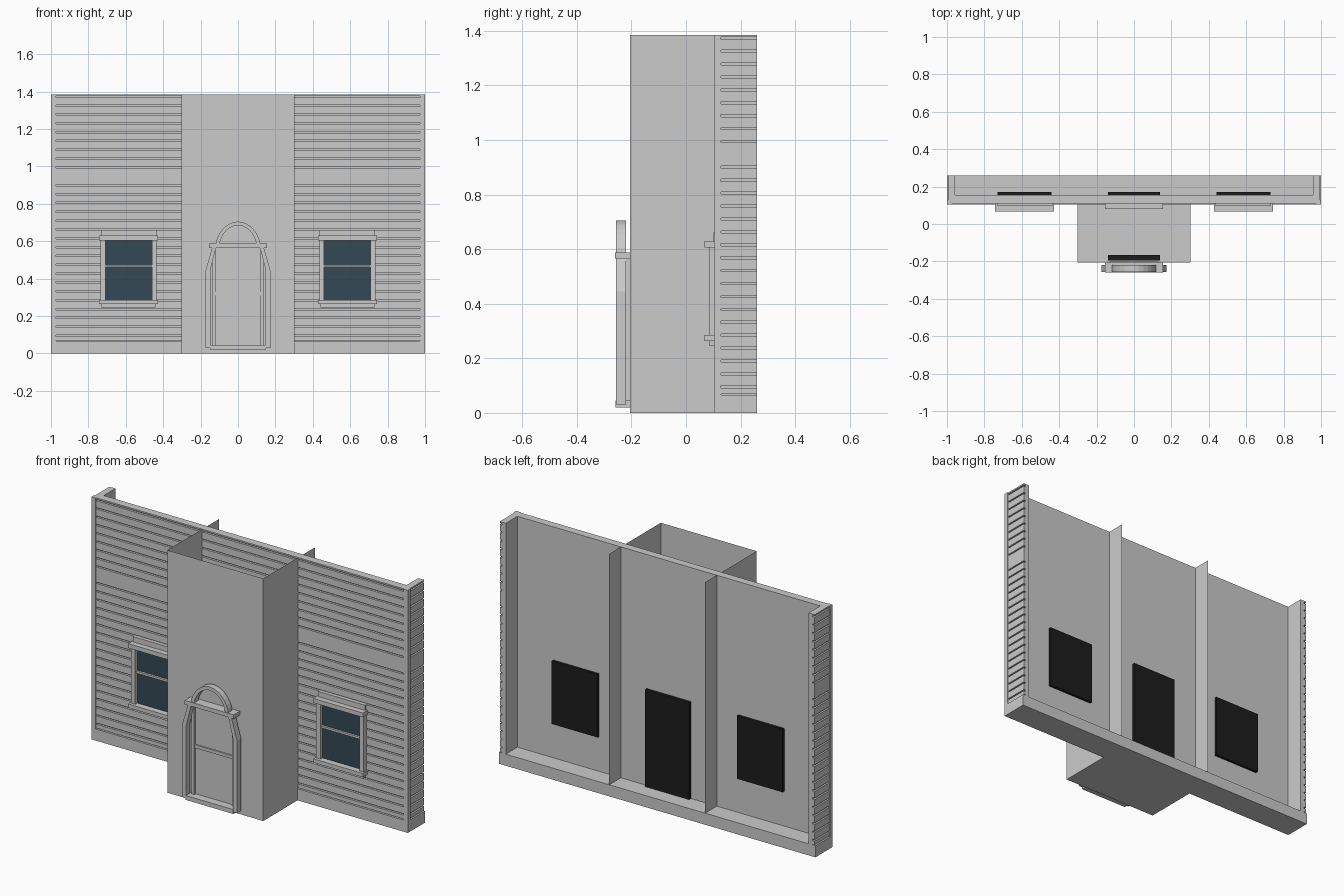
import bpy, bmesh, math

if "Cube" in bpy.data.objects:
    bpy.data.objects.remove(bpy.data.objects["Cube"])


def material(name, rgb):
    m = bpy.data.materials.new(name)
    m.diffuse_color = (*rgb, 1)
    m.use_nodes = True
    m.node_tree.nodes["Principled BSDF"].inputs["Base Color"].default_value = m.diffuse_color
    return m


GREY = material("pale grey", (0.6, 0.6, 0.6))
GLASS = material("blue glass", (0.035, 0.065, 0.09))
BLACK = material("black backing", (0.012, 0.012, 0.012))


def finish(name, bm, mat):
    me = bpy.data.meshes.new(name)
    bm.to_mesh(me)
    bm.free()
    me.materials.append(mat)
    ob = bpy.data.objects.new(name, me)
    bpy.context.collection.objects.link(ob)
    return ob


def add_box(bm, x0, x1, y0, y1, z0, z1):
    vs = bmesh.ops.create_cube(bm, size=1)["verts"]
    for v in vs:
        v.co = (x1 if v.co.x > 0 else x0, y1 if v.co.y > 0 else y0, z1 if v.co.z > 0 else z0)
    return vs


def boxes(name, mat, *dims):
    bm = bmesh.new()
    for d in dims:
        add_box(bm, *d)
    return finish(name, bm, mat)


def prism(name, mat, outline, y0, y1):
    """Extrude closed x/z outlines (made of quads) along y."""
    bm = bmesh.new()
    for quad in outline:
        f = bm.faces.new([bm.verts.new((x, y0, z)) for x, z in quad])
        r = bmesh.ops.extrude_face_region(bm, geom=[f])
        for g in r["geom"]:
            if isinstance(g, bmesh.types.BMVert):
                g.co.y = y1
    bmesh.ops.remove_doubles(bm, verts=bm.verts, dist=1e-5)
    bmesh.ops.recalc_face_normals(bm, faces=bm.faces)
    return finish(name, bm, mat)


TOP, BASE = 1.385, 0.066

# Foundation
boxes("foundation", GREY, (-1, 1, 0.105, 0.26, 0, BASE))

# Wall cores
boxes("front_wall", GREY, (-0.957, 0.957, 0.122, 0.155, BASE, TOP))
for s, side in ((-1, "left"), (1, "right")):
    a, b = sorted((s * 0.957, s * 0.982))
    boxes(side + "_wall", GREY, (a, b, 0.122, 0.26, BASE, TOP))

# Clapboards separated by thin grooves
seams = [0.0955 + 0.0473 * k for k in range(28) if k != 18]
levels = [BASE] + seams + [TOP]
front, left, right = [], [], []
for lo, hi in zip(levels, levels[1:]):
    z0, z1 = lo + 0.004, hi - 0.004
    if hi == TOP:
        z1 = TOP
    front.append((-0.975, 0.975, 0.11, 0.124, z0, z1))
    left.append((-0.995, -0.98, 0.126, 0.26, z0, z1))
    right.append((0.98, 0.995, 0.126, 0.26, z0, z1))
boxes("front_clapboards", GREY, *front)
boxes("left_clapboards", GREY, *left)
boxes("right_clapboards", GREY, *right)

# Corner boards
boxes("corner_boards", GREY, (-1, -0.973, 0.105, 0.128, BASE, TOP),
      (0.973, 1, 0.105, 0.128, BASE, TOP))

# Entry bay: thin shell, open at the top and back, sides run through the wall
bm = bmesh.new()
add_box(bm, -0.303, 0.303, -0.205, 0.26, 0, TOP)
bm.normal_update()
bmesh.ops.delete(bm, geom=[f for f in bm.faces if f.normal.z > 0.5 or f.normal.y > 0.5],
                 context="FACES")
finish("entry_bay", bm, GREY)

# Windows
for s, side in ((-1, "left"), (1, "right")):
    c = s * 0.585
    boxes(side + "_window_frame", GREY,
          (c - 0.15, c - 0.124, 0.085, 0.124, 0.285, 0.605),
          (c + 0.124, c + 0.15, 0.085, 0.124, 0.285, 0.605),
          (c - 0.124, c + 0.124, 0.092, 0.124, 0.461, 0.473))
    boxes(side + "_window_lintel", GREY, (c - 0.157, c + 0.157, 0.068, 0.124, 0.605, 0.63),
          (c - 0.148, c + 0.148, 0.1, 0.124, 0.63, 0.66))
    boxes(side + "_window_sill", GREY, (c - 0.157, c + 0.157, 0.068, 0.124, 0.263, 0.285),
          (c - 0.145, c + 0.145, 0.085, 0.124, 0.245, 0.263))
    boxes(side + "_window_glass", GLASS, (c - 0.126, c + 0.126, 0.104, 0.109, 0.284, 0.606))
    boxes(side + "_window_backing", BLACK, (c - 0.145, c + 0.145, 0.15, 0.17, 0.265, 0.625))

# Inner doorway behind the bay
boxes("inner_door_lintel", GREY, (-0.155, 0.155, 0.08, 0.124, 0.563, 0.59))
boxes("inner_door_backing", BLACK, (-0.14, 0.14, 0.15, 0.172, 0.03, 0.62))
boxes("door_backing", BLACK, (-0.14, 0.14, -0.195, -0.165, 0.03, 0.57))

# Entry door: panel, rail, jambs, sill and crossbar
boxes("door_panel", GREY, (-0.13, 0.13, -0.211, -0.2, 0.045, 0.565))
boxes("door_rails", GREY, (-0.12, 0.12, -0.219, -0.206, 0.31, 0.328),
      (-0.135, -0.12, -0.225, -0.205, 0.045, 0.565),
      (0.12, 0.135, -0.225, -0.205, 0.045, 0.565))
boxes("door_sill", GREY, (-0.15, 0.15, -0.258, -0.205, 0.02, 0.045))
boxes("door_crossbar", GREY, (-0.155, 0.155, -0.26, -0.205, 0.565, 0.588))

# Side trim tapering in toward the crossbar
trim = []
for s in (-1, 1):
    trim.append([(s * 0.148, 0.03), (s * 0.173, 0.03), (s * 0.173, 0.444), (s * 0.148, 0.444)])
    trim.append([(s * 0.148, 0.444), (s * 0.173, 0.444), (s * 0.138, 0.566), (s * 0.118, 0.566)])
prism("door_side_trim", GREY, trim, -0.256, -0.22)

# Arch above the crossbar
N = 14


def arc(rx, h, i):
    t = math.pi * i / N
    return (rx * math.cos(t), 0.586 + h * math.sin(t) ** 1.25)


arch = [[arc(0.118, 0.119, i), arc(0.118, 0.119, i + 1),
         arc(0.097, 0.099, i + 1), arc(0.097, 0.099, i)] for i in range(N)]
prism("door_arch", GREY, arch, -0.256, -0.22)
